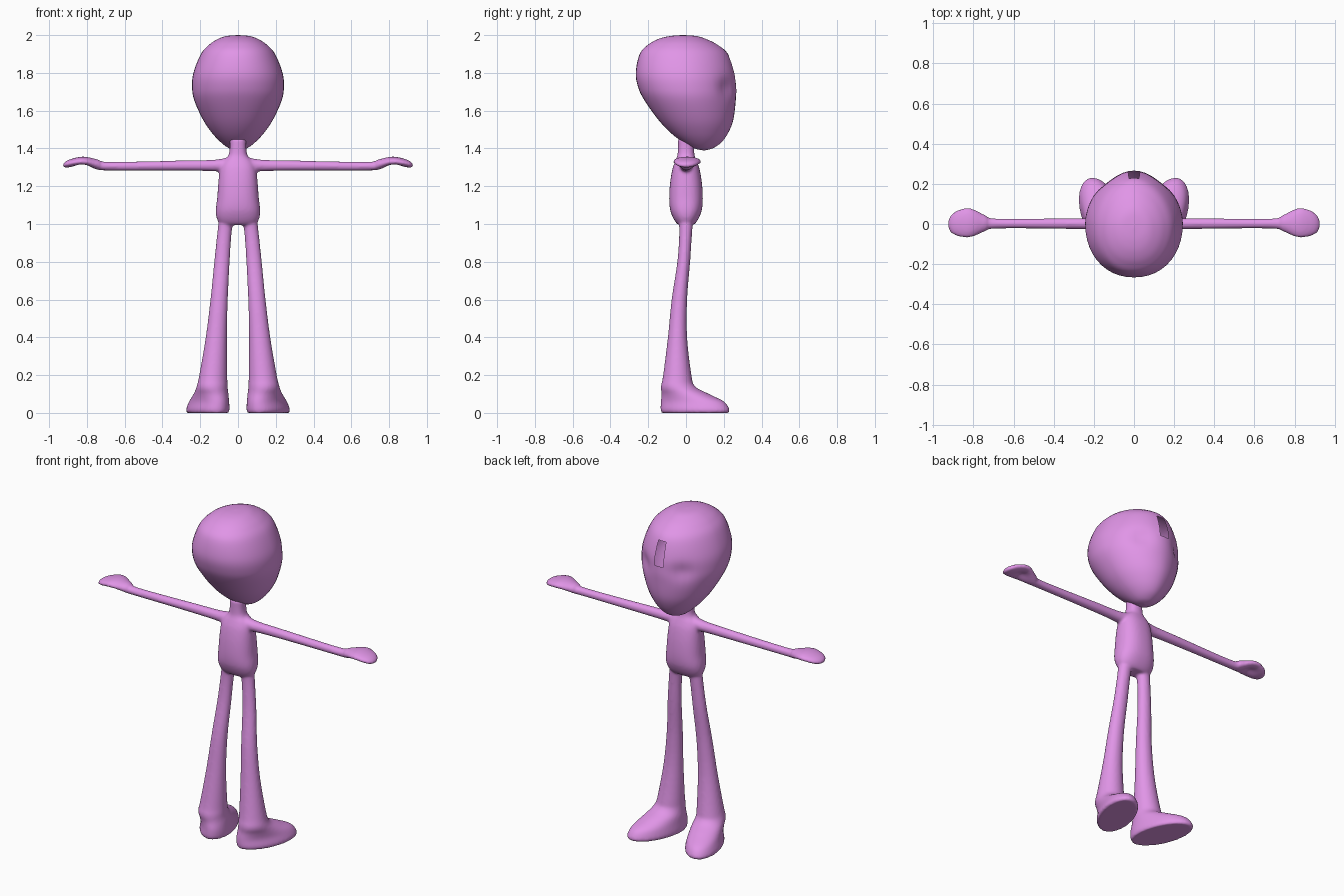
import bpy, bmesh, math
from mathutils import Vector

if "Cube" in bpy.data.objects:
    bpy.data.objects.remove(bpy.data.objects["Cube"])

mat = bpy.data.materials.new("orchid")
mat.diffuse_color = (0.75, 0.3, 0.8, 1)
mat.use_nodes = True
mat.node_tree.nodes["Principled BSDF"].inputs["Base Color"].default_value = mat.diffuse_color


def resample(rows, n):
    """Catmull-Rom through the section rows."""
    out = []
    for i in range(len(rows) - 1):
        a, b = rows[max(i - 1, 0)], rows[i]
        c, d = rows[i + 1], rows[min(i + 2, len(rows) - 1)]
        for k in range(n):
            t = k / n
            out.append([0.5 * (2 * q + (r - p) * t + (2 * p - 5 * q + 4 * r - s) * t * t
                               + (3 * q - p - 3 * r + s) * t ** 3)
                        for p, q, r, s in zip(a, b, c, d)])
    return out + [list(rows[-1])]


def spow(v, p):
    return math.copysign(abs(v) ** p, v)


def loft(bm, rows, place, segs=40, n=5, front=1.0, back=1.0):
    """Skin rings; row = along, centre u, centre v, radius u, radius v, turn in degrees."""
    rings = []
    for w, cu, cv, ru, rv, turn in resample(rows, n):
        ring, a = [], math.radians(turn)
        ru, rv = max(ru, 0.001), max(rv, 0.001)
        for k in range(segs):
            t = 2 * math.pi * k / segs
            c, s = math.cos(t), math.sin(t)
            p = front if s > 0 else back
            u, v = ru * spow(c, p), rv * spow(s, p)
            ring.append(bm.verts.new(place(w, cu + u * math.cos(a) - v * math.sin(a),
                                           cv + u * math.sin(a) + v * math.cos(a))))
        rings.append(ring)
    faces = [bm.faces.new(rings[0]), bm.faces.new(rings[-1])]
    for r0, r1 in zip(rings, rings[1:]):
        for k in range(segs):
            j = (k + 1) % segs
            faces.append(bm.faces.new((r0[k], r0[j], r1[j], r1[k])))
    bmesh.ops.recalc_face_normals(bm, faces=faces)
    return [v for r in rings for v in r]


def dent(verts, centre, size, push):
    for v in verts:
        d = (v.co - Vector(centre)).length / size
        v.co += Vector(push) * math.exp(-d * d)


def finish(bm, name):
    me = bpy.data.meshes.new(name)
    bm.to_mesh(me)
    bm.free()
    me.materials.append(mat)
    for p in me.polygons:
        p.use_smooth = True
    ob = bpy.data.objects.new(name, me)
    bpy.context.collection.objects.link(ob)
    return ob


# Head: leaning egg given as z, y min, y max, half width
profile = [(2.0, -0.02, -0.01, 0.0), (1.995, -0.085, 0.055, 0.062), (1.98, -0.145, 0.105, 0.105),
           (1.95, -0.2, 0.165, 0.152), (1.9, -0.245, 0.222, 0.196), (1.8, -0.266, 0.258, 0.236),
           (1.72, -0.252, 0.266, 0.243), (1.65, -0.217, 0.263, 0.23), (1.55, -0.145, 0.25, 0.184),
           (1.48, -0.078, 0.222, 0.136), (1.43, -0.012, 0.185, 0.088),
           (1.4, 0.045, 0.14, 0.045), (1.39, 0.09, 0.1, 0.0)]
bm = bmesh.new()
verts = loft(bm, [(z, 0, (a + b) / 2, w, (b - a) / 2, 0) for z, a, b, w in profile],
             lambda w, u, v: (u, v, w), segs=44, n=6, front=1.08, back=0.93)
# Shallow eye sockets
for s in (-1, 1):
    dent(verts, (s * 0.13, 0.22, 1.72), 0.055, (-s * 0.008, -0.016, 0))
# Open slot in the forehead
slot = []
for f in bm.faces:
    c = f.calc_center_median()
    if abs(c.x) < 0.028 and c.y > 0 and 1.75 < c.z < 1.88:
        slot.append(f)
bmesh.ops.delete(bm, geom=slot, context='FACES')
finish(bm, "head")

# Body: torso, arms and legs overlap and are fused by the remesh
bm = bmesh.new()
torso = [(0.995, 0.085, 0.04), (1.01, 0.103, 0.055), (1.04, 0.115, 0.072), (1.08, 0.117, 0.085),
         (1.14, 0.11, 0.089), (1.22, 0.104, 0.084), (1.29, 0.096, 0.072), (1.33, 0.08, 0.058),
         (1.36, 0.052, 0.046), (1.4, 0.044, 0.043), (1.45, 0.045, 0.043)]
loft(bm, [(z, 0, 0, rx, ry, 0) for z, rx, ry in torso],
     lambda w, u, v: (u, v, w), front=0.85, back=0.85)

arm = [(0.04, 0, 1.312, 0.045, 0.045, 0), (0.12, 0, 1.31, 0.031, 0.031, 0),
       (0.3, 0.002, 1.309, 0.027, 0.027, 0), (0.68, 0.002, 1.306, 0.025, 0.023, 0),
       (0.74, 0.004, 1.314, 0.04, 0.027, 0), (0.8, 0.006, 1.328, 0.068, 0.027, 0),
       (0.84, 0.006, 1.33, 0.074, 0.025, 0), (0.89, 0.003, 1.321, 0.06, 0.021, 0),
       (0.918, 0, 1.313, 0.036, 0.014, 0), (0.93, 0, 1.31, 0.0, 0.0, 0)]
leg = [(0.0, 0.16, 0.048, 0.096, 0.185, -20), (0.018, 0.16, 0.048, 0.101, 0.191, -20),
       (0.06, 0.153, 0.034, 0.093, 0.175, -20), (0.1, 0.143, -0.004, 0.088, 0.129, -18),
       (0.14, 0.137, -0.042, 0.082, 0.091, -10), (0.2, 0.131, -0.046, 0.074, 0.075, 0),
       (0.4, 0.115, -0.045, 0.056, 0.051, 0), (0.6, 0.1, -0.035, 0.046, 0.041, 0),
       (0.8, 0.085, -0.012, 0.041, 0.034, 0), (0.95, 0.072, -0.002, 0.038, 0.034, 0),
       (1.04, 0.06, 0, 0.04, 0.04, 0)]
for s in (-1, 1):
    hand = loft(bm, arm, lambda w, u, v: (s * w, u, v))
    # Cupped palm
    dent([v for v in hand if v.co.z < 1.325 and abs(v.co.x) > 0.75],
         (s * 0.82, 0.005, 1.305), 0.04, (0, 0, 0.018))
    loft(bm, leg, lambda w, u, v: (s * u, v, w))
    # Mirrored turn of the sections comes from mirroring u
body = finish(bm, "body")
rm = body.modifiers.new("fuse", 'REMESH')
rm.mode = 'VOXEL'
rm.voxel_size = 0.0075
rm.use_smooth_shade = True
sm = body.modifiers.new("blend", 'SMOOTH')
sm.factor = 0.5
sm.iterations = 6
